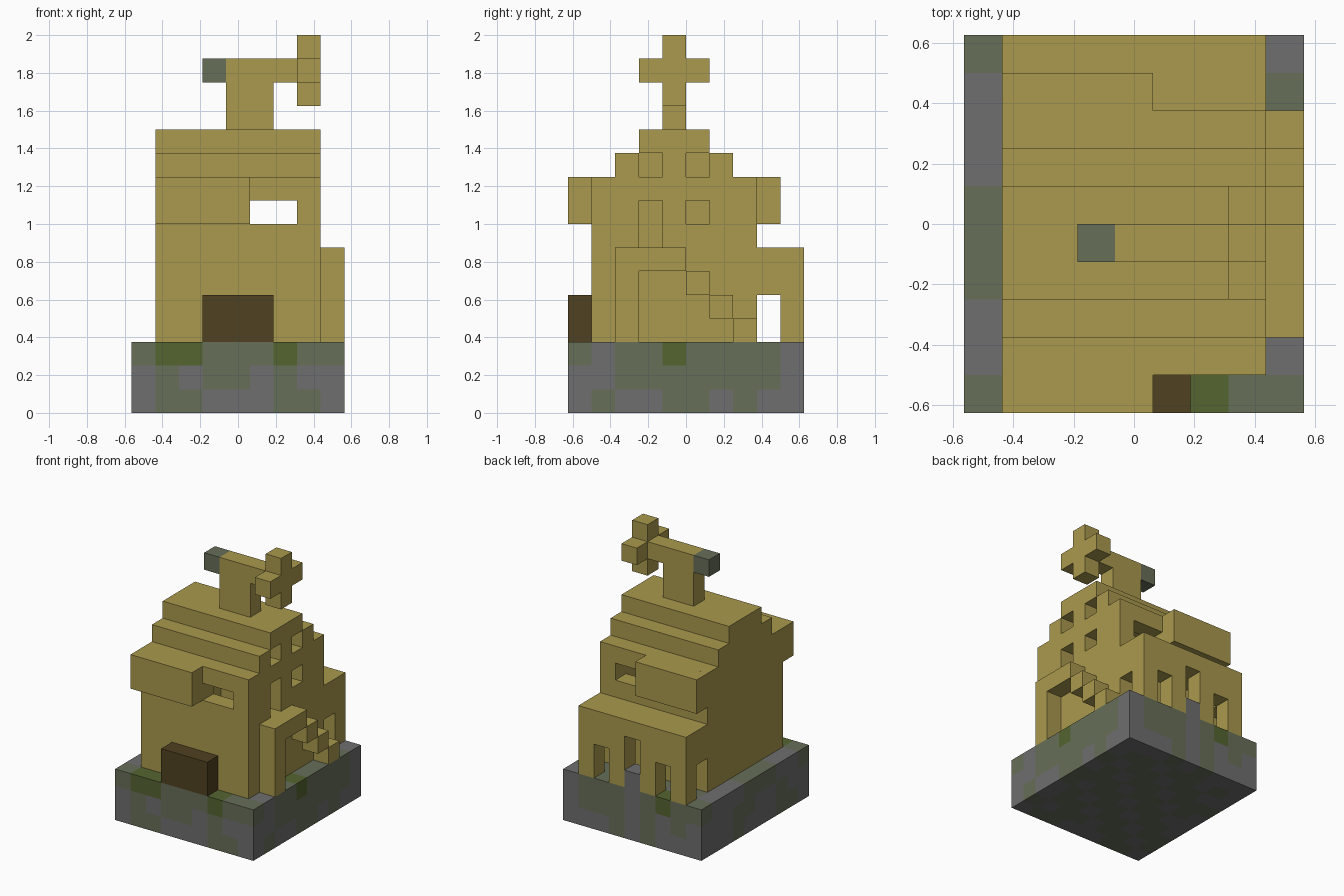
import bpy
import bmesh
from mathutils import Vector

if "Cube" in bpy.data.objects:
    bpy.data.objects.remove(bpy.data.objects["Cube"], do_unlink=True)

U = 0.125                                  # size of one block
ORIGIN = Vector((-4.5, -5, 0))             # grid corner, in blocks


def material(name, rgb):
    m = bpy.data.materials.new(name)
    m.use_nodes = True
    m.diffuse_color = (*rgb, 1)
    bsdf = next(n for n in m.node_tree.nodes if n.type == "BSDF_PRINCIPLED")
    bsdf.inputs["Base Color"].default_value = (*rgb, 1)
    bsdf.inputs["Roughness"].default_value = 0.9
    return m


ochre = material("ochre_plaster", (0.40, 0.32, 0.075))
brown = material("dark_wood", (0.08, 0.054, 0.015))
stone = material("grey_stone", (0.156, 0.156, 0.158))
mossy = material("mossy_stone", (0.135, 0.158, 0.098))
moss = material("green_moss", (0.089, 0.127, 0.03))


def cells(box):
    (x0, x1), (y0, y1), (z0, z1) = box
    return {(x, y, z) for x in range(x0, x1)
            for y in range(y0, y1) for z in range(z0, z1)}


def blocks(name, solids, holes=(), mats=(ochre,), pick=lambda c: 0):
    """Fill block ranges, carve openings, and skin the outside with quads."""
    filled = set().union(*map(cells, solids))
    for h in holes:
        filled -= cells(h)
    bm = bmesh.new()
    verts = {}

    def vert(p):
        key = tuple(p)
        if key not in verts:
            verts[key] = bm.verts.new((Vector(p) + ORIGIN) * U)
        return verts[key]

    for c in sorted(filled):
        for axis in range(3):
            for side in (0, 1):
                n = list(c)
                n[axis] += 2 * side - 1
                if tuple(n) in filled:
                    continue
                a, b = (axis + 1) % 3, (axis + 2) % 3
                ring = []
                for da, db in ((0, 0), (1, 0), (1, 1), (0, 1)):
                    p = list(c)
                    p[axis] += side
                    p[a] += da
                    p[b] += db
                    ring.append(vert(p))
                face = bm.faces.new(ring if side else ring[::-1])
                face.material_index = pick(c)
    mesh = bpy.data.meshes.new(name)
    bm.to_mesh(mesh)
    bm.free()
    for m in mats:
        mesh.materials.append(m)
    obj = bpy.data.objects.new(name, mesh)
    bpy.context.collection.objects.link(obj)
    return obj


# Stone base: s = stone, m = mossy, g = moss; rows run from bottom to top
FRONT = ("smmsssmms", "smsmmsmss", "mggmmmgmm")
BACK = ("sssmsmsss", "smsmsmmms", "mmgmsmmms")
RIGHT = ("smssmmsmss", "ssmmmmmmms", "msmmgmmmms")
LEFT = ("smmsssmsss", "ssmssmmssm", "mssmmmsssm")


def base_colour(c):
    x, y, z = c
    if y == 0:
        key = FRONT[z][x]
    elif y == 9:
        key = BACK[z][x]
    elif x == 8:
        key = RIGHT[z][y]
    elif x == 0:
        key = LEFT[z][y]
    else:
        key = "smm"[(2 * x + y) % 3]
    return "smg".index(key)


blocks("stone_base", [((0, 9), (0, 10), (0, 3))],
       mats=(stone, mossy, moss), pick=base_colour)

# Hollow house with stepped gable roof
blocks("house_walls_and_roof",
       [((1, 8), (1 + s, 8 - s), (z0, z1))
        for s, z0, z1 in ((0, 3, 10), (1, 10, 11), (2, 11, 12))],
       [((2, 7), (2, 7), (3, 10)),          # room
        ((2, 7), (3, 6), (10, 11)),         # attic
        ((5, 7), (1, 2), (8, 9)),           # front window
        ((5, 7), (7, 8), (8, 9)),           # back window
        ((7, 8), (3, 4), (7, 9)),           # side windows
        ((7, 8), (5, 6), (8, 9)),
        ((7, 8), (3, 4), (10, 11)),
        ((7, 8), (5, 6), (10, 11))])

# Upper storey overhangs, front and back
for name, y in (("front_overhang", 0), ("back_overhang", 8)):
    blocks(name, [((1, 5), (y, y + 1), (8, 10))])

# Door
blocks("front_door", [((3, 6), (0, 1), (3, 5))], mats=(brown,))

# Back arcade with a covered passage
blocks("back_arcade", [((1, 8), (8, 10), (3, 7))],
       [((2, 7), (8, 9), (3, 6)),           # passage
        ((1, 8), (8, 9), (3, 5)),           # open ends
        ((2, 3), (9, 10), (3, 5)),
        ((4, 5), (9, 10), (3, 6)),
        ((6, 7), (9, 10), (3, 5))])
blocks("arcade_step", [((4, 5), (9, 10), (3, 4))], mats=(stone,))

# Side porch with floating stairs
blocks("side_porch", [((8, 9), (2, 3), (3, 7)), ((8, 9), (2, 5), (6, 7))])
for i in range(3):
    blocks(f"side_stair_{i + 1}", [((8, 9), (5 + i, 6 + i), (5 - i, 6 - i))])

# Rooftop post, beam and crossed sails
blocks("roof_post", [((4, 6), (4, 5), (12, 15))])
blocks("roof_beam", [((6, 7), (4, 5), (14, 15))])
blocks("beam_end", [((3, 4), (4, 5), (14, 15))], mats=(mossy,))
blocks("sail_cross", [((7, 8), (4, 5), (13, 16)), ((7, 8), (3, 6), (14, 15))])
